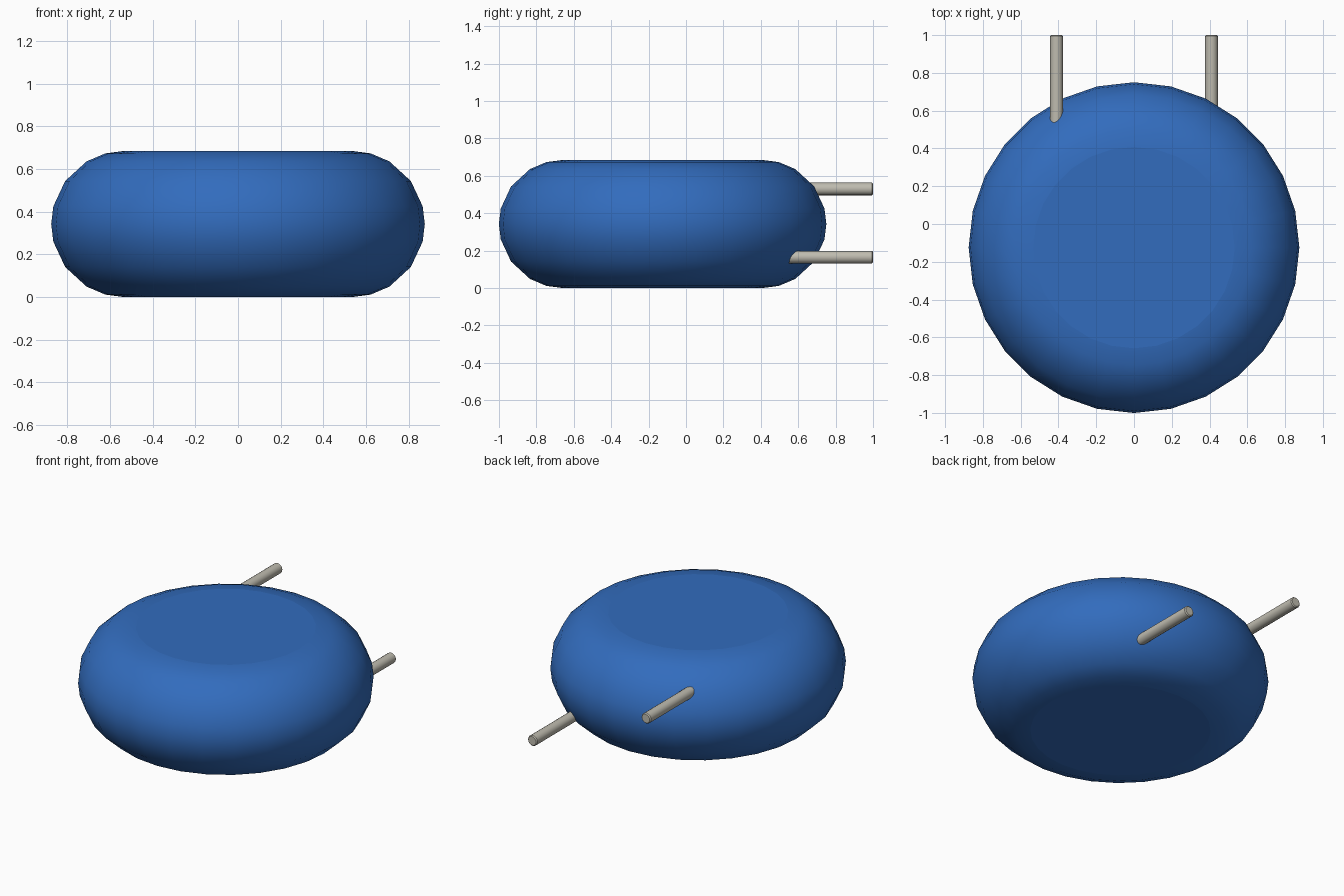
import bpy, bmesh, math
from mathutils import Matrix

cube = bpy.data.objects.get("Cube")
if cube:
    bpy.data.objects.remove(cube, do_unlink=True)


def make_material(name, color):
    mat = bpy.data.materials.new(name)
    mat.use_nodes = True
    mat.diffuse_color = color
    bsdf = mat.node_tree.nodes["Principled BSDF"]
    bsdf.inputs["Base Color"].default_value = color
    bsdf.inputs["Roughness"].default_value = 0.6
    return mat


def lathe(name, profile, sides, mat, matrix):
    """Revolve (radius, height) points around z, close both ends with flat caps."""
    bm = bmesh.new()
    rings = []
    for r, z in profile:
        rings.append([bm.verts.new((r * math.sin(2 * math.pi * i / sides),
                                    -r * math.cos(2 * math.pi * i / sides), z))
                      for i in range(sides)])
    for low, high in zip(rings, rings[1:]):
        for i in range(sides):
            j = (i + 1) % sides
            bm.faces.new((low[i], low[j], high[j], high[i])).smooth = True
    bm.faces.new(rings[0][::-1])
    bm.faces.new(rings[-1])
    bmesh.ops.transform(bm, matrix=matrix, verts=bm.verts)
    bmesh.ops.recalc_face_normals(bm, faces=bm.faces)
    mesh = bpy.data.meshes.new(name)
    bm.to_mesh(mesh)
    bm.free()
    mesh.materials.append(mat)
    obj = bpy.data.objects.new(name, mesh)
    bpy.context.collection.objects.link(obj)
    return obj


blue = make_material("blue", (0.032, 0.150, 0.510, 1))
metal = make_material("warm grey metal", (0.52, 0.50, 0.43, 1))

# Round body: flat caps joined by a half-round rim
HALF = 0.3425
FLAT = 0.533
angles = [-90, -75, -59, -36, -14, 0, 14, 36, 59, 75, 90]
profile = [(FLAT + HALF * math.cos(math.radians(a)),
            HALF + HALF * math.sin(math.radians(a))) for a in angles]
lathe("body", profile, 28, blue, Matrix.Translation((0, -0.125, 0)))

# Two straight pins leaving the back, one high and one low
START, END, R, CHAMFER = 0.42, 1.0, 0.034, 0.006
pin_profile = [(R, START), (R, END - CHAMFER), (R - CHAMFER, END)]
for name, x, z in (("upper_right_pin", -0.41, 0.53), ("lower_left_pin", 0.41, 0.165)):
    place = Matrix.Translation((x, 0, z)) @ Matrix.Rotation(math.radians(-90), 4, 'X')
    pin = lathe(name, pin_profile, 16, metal, place)
    bpy.ops.object.select_all(action='DESELECT')
    pin.select_set(True)
    bpy.context.view_layer.objects.active = pin
    bpy.ops.object.shade_smooth_by_angle(angle=math.radians(30))
